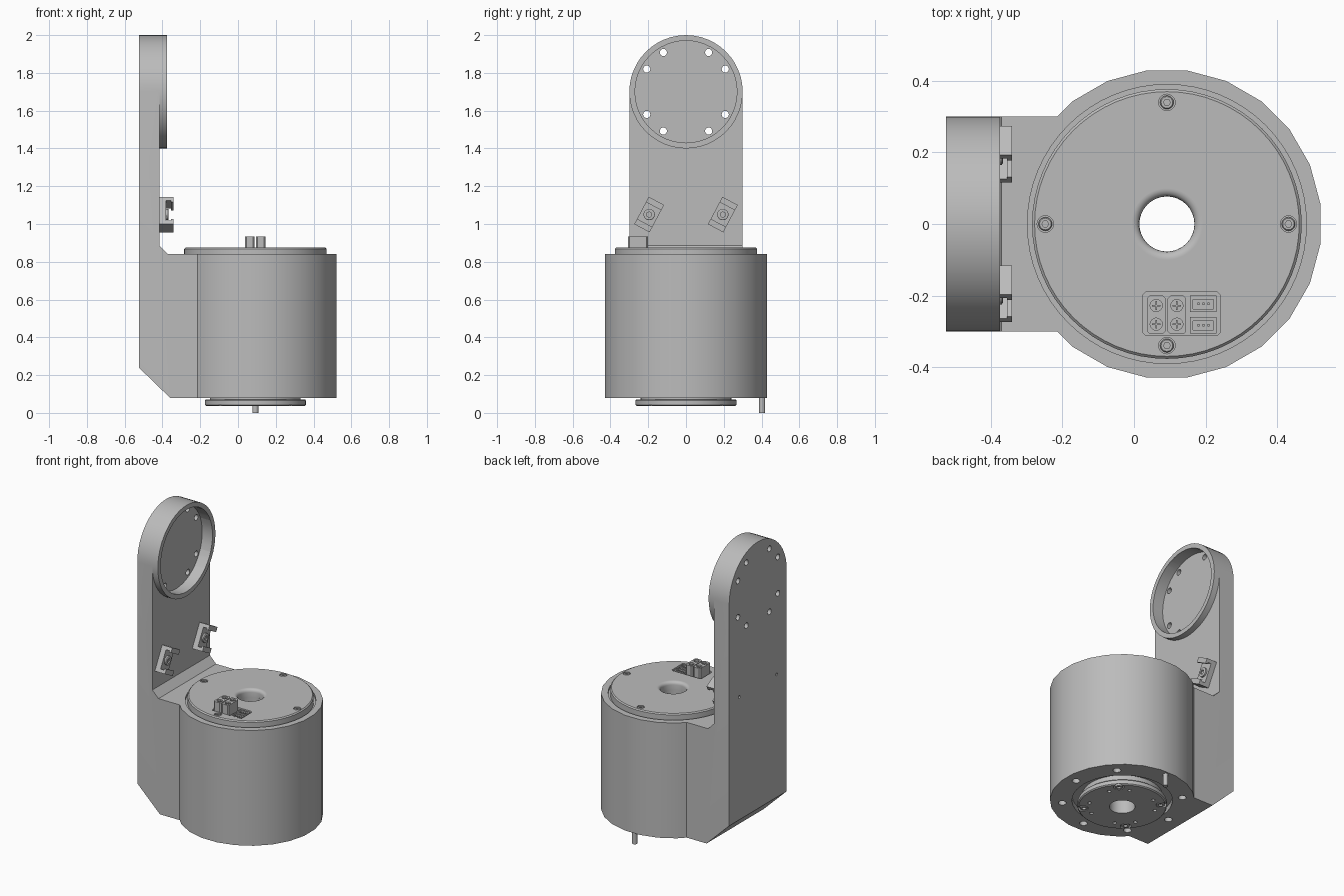
import bpy, bmesh
from math import sin, cos, pi, radians
from mathutils import Matrix, Vector

if "Cube" in bpy.data.objects:
    bpy.data.objects.remove(bpy.data.objects["Cube"])

grey = bpy.data.materials.new("machined grey")
grey.use_nodes = True
GREY = (0.5, 0.5, 0.5, 1)
grey.diffuse_color = GREY
grey.node_tree.nodes["Principled BSDF"].inputs["Base Color"].default_value = GREY

CX = 0.092         # axis of the round housing
BACK = -0.525      # rear face of the arm
ARM = -0.415       # front face of the arm
HEAD_Z = 1.7       # centre of the arm's round head
TO_X = Matrix.Rotation(pi / 2, 4, "Y")   # turns a z axis part to face +x


def finish(name, bm, matrix=None):
    bmesh.ops.recalc_face_normals(bm, faces=bm.faces)
    if matrix:
        bm.transform(matrix)
    mesh = bpy.data.meshes.new(name)
    bm.to_mesh(mesh)
    bm.free()
    mesh.materials.append(grey)
    ob = bpy.data.objects.new(name, mesh)
    bpy.context.collection.objects.link(ob)
    return ob


def lathe(name, profile, loc, segs=48, turn=None, phase=0.0):
    """Revolve a closed (radius, height) profile."""
    bm = bmesh.new()
    rings = []
    for r, z in profile:
        if r == 0:
            rings.append([bm.verts.new((0, 0, z))] * segs)
        else:
            angles = [(i + phase) * 2 * pi / segs for i in range(segs)]
            rings.append([bm.verts.new((r * cos(a), r * sin(a), z)) for a in angles])
    for a, b in zip(rings, rings[1:] + rings[:1]):
        for i in range(segs):
            j = (i + 1) % segs
            quad = list(dict.fromkeys((a[i], a[j], b[j], b[i])))
            if len(quad) > 2:
                bm.faces.new(quad)
    return finish(name, bm, Matrix.Translation(loc) @ (turn or Matrix()))


def rod(name, r, low, high, loc, segs=20, turn=None, phase=0.0):
    return lathe(name, [(0, low), (r, low), (r, high), (0, high)], loc, segs, turn, phase)


def extrude_y(name, outline, half_width, matrix=None):
    """Closed prism of an (x, z) outline along y."""
    bm = bmesh.new()
    near, far = ([bm.verts.new((x, y, z)) for x, z in outline]
                 for y in (-half_width, half_width))
    bm.faces.new(near)
    bm.faces.new(far[::-1])
    for i in range(len(outline)):
        bm.faces.new((near[i - 1], far[i - 1], far[i], near[i]))
    return finish(name, bm, matrix)


def box(name, low, high, bevel=0.0):
    low, high = Vector(low), Vector(high)
    bm = bmesh.new()
    bmesh.ops.create_cube(bm, size=1)
    bm.transform(Matrix.Translation((low + high) / 2) @ Matrix.Diagonal((*(high - low), 1)))
    if bevel:
        upright = [e for e in bm.edges if abs(e.verts[0].co.z - e.verts[1].co.z) > 1e-4]
        bmesh.ops.bevel(bm, geom=upright, offset=bevel, segments=1, affect="EDGES")
    return finish(name, bm)


def combine(target, tools, operation="DIFFERENCE"):
    bpy.context.view_layer.objects.active = target
    for tool in tools:
        mod = target.modifiers.new("join", "BOOLEAN")
        mod.operation, mod.solver, mod.object = operation, "EXACT", tool
        bpy.ops.object.modifier_apply(modifier=mod.name)
        bpy.data.objects.remove(tool)


def polar(r, degrees, z=0.0):
    a = radians(degrees)
    return (CX + r * cos(a), r * sin(a), z)


# Bracket: upright arm and block, merged with the housing and the round head
housing = extrude_y("housing_and_arm", [
    (BACK, 0.24), (-0.36, 0.08), (CX, 0.08), (CX, 0.84), (-0.37, 0.84),
    (ARM, 0.885), (ARM, HEAD_Z), (BACK, HEAD_Z)], 0.3)
combine(housing, [
    rod("drum", 0.433, 0.08, 0.84, (CX, 0, 0), 24, phase=0.5),
    rod("head", 0.3, BACK, -0.375, (0, 0, HEAD_Z), 48, TO_X)], "UNION")

# Recesses, bores and bolt holes of the bracket
cutters = [
    rod("head_recess", 0.27, -0.45, -0.3, (0, 0, HEAD_Z), 48, TO_X),
    rod("centre_bore", 0.077, 0, 1, (CX, 0, 0), 32),
    rod("lower_recess", 0.3, 0, 0.115, (CX, 0, 0), 48),
    rod("cap_seat", 0.39, 0.825, 0.9, (CX, 0, 0), 64)]
for side in (0, 180):
    for a in (-60, -30, 30, 60):
        y, z = 0.24 * cos(radians(a + side)), 0.24 * sin(radians(a + side))
        cutters.append(rod("head_hole", 0.019, -0.6, -0.4, (0, y, HEAD_Z + z), 16, TO_X))
for k in range(8):
    if k != 2:
        cutters.append(rod("base_hole", 0.024, 0, 0.14, polar(0.36, 45 * k), 16))
for y in (-0.195, 0.195):
    cutters.append(rod("clip_hole", 0.009, -0.6, -0.47, (0, y, 1.05), 12, TO_X))
combine(housing, cutters)

# Top cap with a rounded centre hole
cap = lathe("top_cap", [
    (0.077, 0.82), (0.377, 0.82), (0.377, 0.868), (0.37, 0.875), (0.1, 0.875),
    (0.094, 0.875), (0.085, 0.871), (0.079, 0.864), (0.077, 0.855)], (CX, 0, 0), 64)
combine(cap, [box("connector_pocket", (0.025, -0.312, 0.85), (0.24, -0.19, 0.9), 0.008)]
        + [rod("screw_pocket", 0.023, 0.862, 0.9, polar(0.34, 90 * k)) for k in range(4)])


def screw(name, loc, r, height, turn=None):
    """Socket head screw with a six sided recess."""
    head = lathe(name, [(0, 0), (r, 0), (r, height * 0.8), (r * 0.85, height), (0, height)],
                 loc, 20, turn)
    depth = (height * 0.4, height * 2)
    combine(head, [rod("socket", r * 0.5, *depth, loc, 6, turn)])


for k in range(4):
    screw("cap_screw", polar(0.34, 90 * k, 0.858), 0.019, 0.016)

# Two tall power sockets with crossed pins
for x in (0.062, 0.12):
    socket = box("power_socket", (x - 0.026, -0.308, 0.846), (x + 0.026, -0.2, 0.935), 0.008)
    combine(socket, [rod("pit", 0.017, 0.89, 0.95, (x, y, 0), 16) for y in (-0.228, -0.28)])
    for y in (-0.228, -0.28):
        box("power_pin", (x - 0.012, y - 0.002, 0.885), (x + 0.012, y + 0.002, 0.93))
        box("power_pin", (x - 0.002, y - 0.012, 0.885), (x + 0.002, y + 0.012, 0.93))

# Two low signal sockets
for y in (-0.223, -0.283):
    socket = box("signal_socket", (0.157, y - 0.023, 0.846), (0.23, y + 0.023, 0.872))
    combine(socket, [box("slot", (0.165, y - 0.014, 0.858), (0.222, y + 0.012, 0.9))])
    for x in (0.18, 0.194, 0.208):
        box("signal_pin", (x - 0.003, y - 0.003, 0.855), (x + 0.003, y + 0.003, 0.87))

# Output flange below, with four notches and screws
flange = lathe("output_flange", [
    (0.077, 0.12), (0.24, 0.12), (0.24, 0.072), (0.262, 0.072), (0.267, 0.066),
    (0.267, 0.042), (0.26, 0.036), (0.077, 0.036)], (CX, 0, 0), 64)
notches = [rod("notch", 0.032, 0, 0.056, polar(0.235, 45 + 90 * k)) for k in range(4)]
for k in range(4):
    for da in (-18, 18):
        notches.append(rod("flange_hole", 0.012, 0, 0.06, polar(0.2, 45 + 90 * k + da), 12))
combine(flange, notches)
flip = Matrix.Rotation(pi, 4, "X")
for k in range(4):
    loc = polar(0.23, 45 + 90 * k, 0.06)
    head = lathe("flange_screw", [(0, 0), (0.024, 0), (0.024, 0.024), (0.012, 0.024),
                                  (0.012, 0.012), (0, 0.012)], loc, 20, flip)

# Locating pin under the housing
rod("locating_pin", 0.016, 0, 0.1, (CX, 0.403, 0), 16)

# Cable clips on the arm, both leaning the same way
clip_outline = [(0, -0.082), (0.074, -0.082), (0.074, -0.05), (0.06, -0.05), (0.06, -0.06),
                (0.035, -0.06), (0.035, 0.06), (0.06, 0.06), (0.06, 0.05), (0.074, 0.05),
                (0.074, 0.082), (0, 0.082)]
for y in (-0.195, 0.195):
    place = Matrix.Translation((ARM, y, 1.05)) @ Matrix.Rotation(radians(-28), 4, "X")
    extrude_y("cable_clip", clip_outline, 0.046, place)
    screw("clip_screw", (ARM + 0.034, y, 1.05), 0.03, 0.014, TO_X)

# Smooth the round surfaces, keep edges sharp
for ob in bpy.context.view_layer.objects:
    ob.select_set(ob.type == "MESH" and grey.name in ob.data.materials)
bpy.context.view_layer.objects.active = housing
bpy.ops.object.shade_smooth_by_angle(angle=radians(30))
